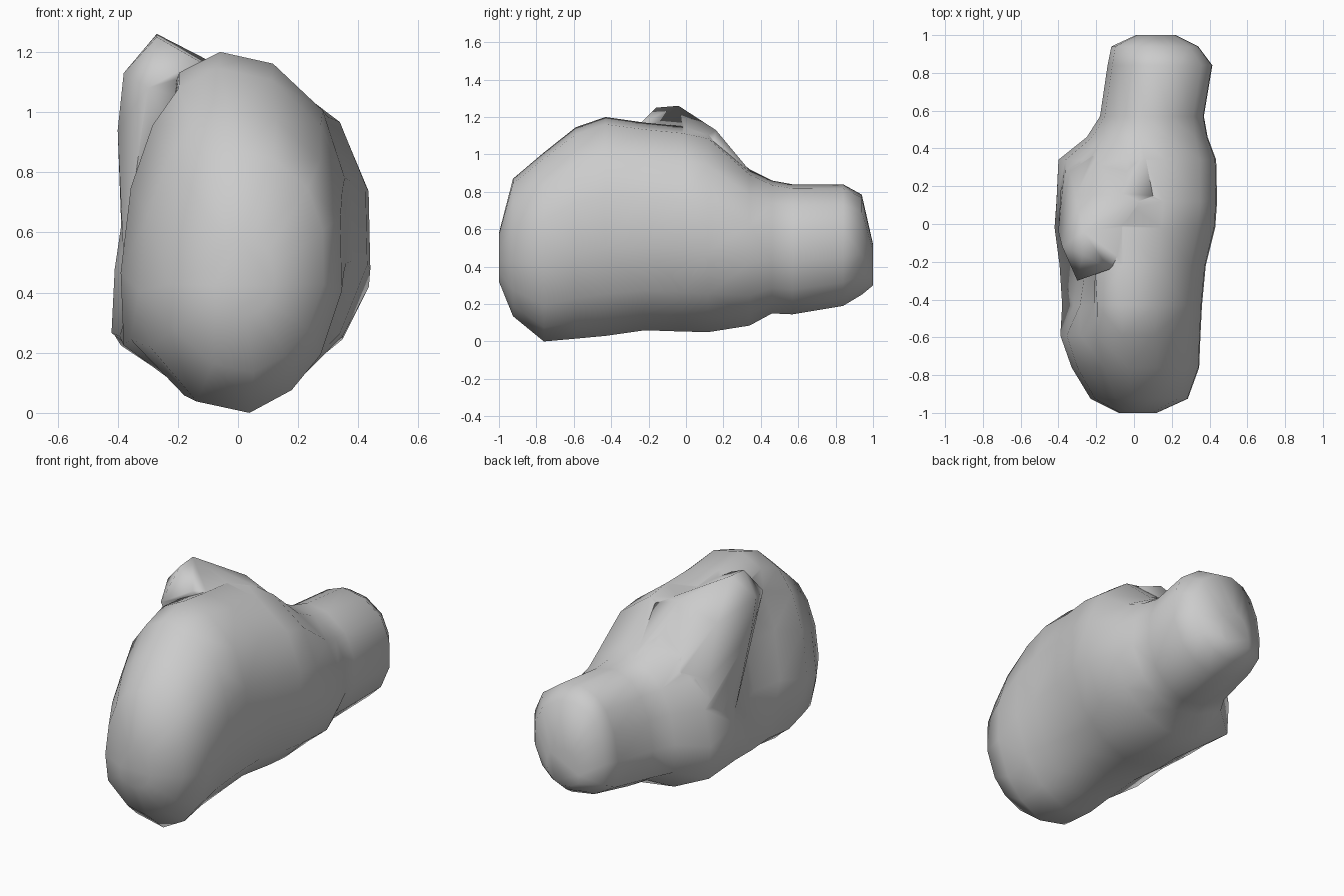
import bpy, bmesh

if "Cube" in bpy.data.objects:
    bpy.data.objects.remove(bpy.data.objects["Cube"])

# Cross-section outline in the front view, as fractions of its bounding box
OUTLINE = [(-.06, 1.2), (.12, 1.16), (.29, 1.0), (.365, .77), (.37, .48), (.29, .23),
           (.18, .09), (.02, 0), (-.18, .045), (-.39, .2), (-.4, .48), (-.365, .78),
           (-.29, 1.0), (-.2, 1.13)]
UNIT = [((x + .4) / .77, z / 1.2) for x, z in OUTLINE]

# Stations along the body: y, x min, x max, z min, z max, hollow in left side, lower-left rounding
STATIONS = [(-1.0, -.08, .12, .32, .58, 0, 0), (-.925, -.23, .285, .135, .87, 0, .02),
            (-.76, -.33, .345, 0, 1.01, 0, .05), (-.59, -.39, .352, .015, 1.145, 0, .04),
            (-.43, -.39, .36, .03, 1.2, .07, 0),
            (-.22, -.41, .38, .06, 1.17, .12, .01), (-.02, -.45, .43, .053, 1.15, .10, .03),
            (.12, -.44, .44, .05, 1.12, .03, .03),
            (.34, -.4, .435, .085, .92, 0, 0), (.46, -.25, .39, .15, .86, 0, 0),
            (.57, -.18, .37, .145, .84, 0, 0), (.84, -.14, .415, .19, .84, 0, 0),
            (.94, -.12, .34, .25, .785, 0, 0), (1.0, .01, .22, .30, .52, 0, 0)]


def finish(bm, name):
    bmesh.ops.recalc_face_normals(bm, faces=bm.faces)
    mesh = bpy.data.meshes.new(name)
    bm.to_mesh(mesh)
    bm.free()
    obj = bpy.data.objects.new(name, mesh)
    bpy.context.collection.objects.link(obj)
    return obj


# Rounded body tapering into the stubby rear end
bm = bmesh.new()
rings = []
for y, x0, x1, z0, z1, hollow, lift in STATIONS:
    ring = []
    for i, (u, v) in enumerate(UNIT):
        dx = hollow if i in (10, 11, 12) else 0
        if i == 9:
            dx = lift * .6
        dz = lift if i == 9 else 0
        ring.append(bm.verts.new((x0 + u * (x1 - x0) + dx, y, z0 + v * (z1 - z0) + dz)))
    rings.append(ring)
n = len(UNIT)
for a, b in zip(rings, rings[1:]):
    for i in range(n):
        j = (i + 1) % n
        bm.faces.new((a[i], a[j], b[j], b[i]))
bm.faces.new(rings[0])
bm.faces.new(rings[-1])
bmesh.ops.triangulate(bm, faces=[f for f in bm.faces if len(f.verts) == 4])
body = finish(bm, "body")

# Raised ridge on the upper left, blending down toward the rear
RIDGE = [(-.27, -.04, 1.26), (-.27, -.16, 1.25), (-.13, -.24, 1.17), (-.30, -.30, 1.08),
         (-.38, -.12, 1.13), (-.40, -.04, .94), (-.365, .06, .78), (-.06, .16, 1.13),
         (-.31, .15, 1.06), (-.37, .28, .62), (-.34, .28, .78), (.06, .36, .89),
         (-.22, .36, .82), (-.38, .09, .5), (-.38, .32, .4), (0, .1, .6),
         (.1, .15, 1.07), (0, -.1, 1.0)]
bm = bmesh.new()
for p in RIDGE:
    bm.verts.new(p)
bmesh.ops.convex_hull(bm, input=bm.verts)
loose = [v for v in bm.verts if not v.link_faces]
bmesh.ops.delete(bm, geom=loose, context='VERTS')
ridge = finish(bm, "ridge")
ridge.hide_render = True

# Merge the ridge into the body and shade smoothly
mod = body.modifiers.new("merge_ridge", 'BOOLEAN')
mod.operation = 'UNION'
mod.solver = 'EXACT'
mod.object = ridge
bpy.context.view_layer.objects.active = body
body.select_set(True)
bpy.ops.object.modifier_apply(modifier=mod.name)
bpy.data.objects.remove(ridge)
bpy.ops.object.shade_smooth_by_angle(angle=1.2)
